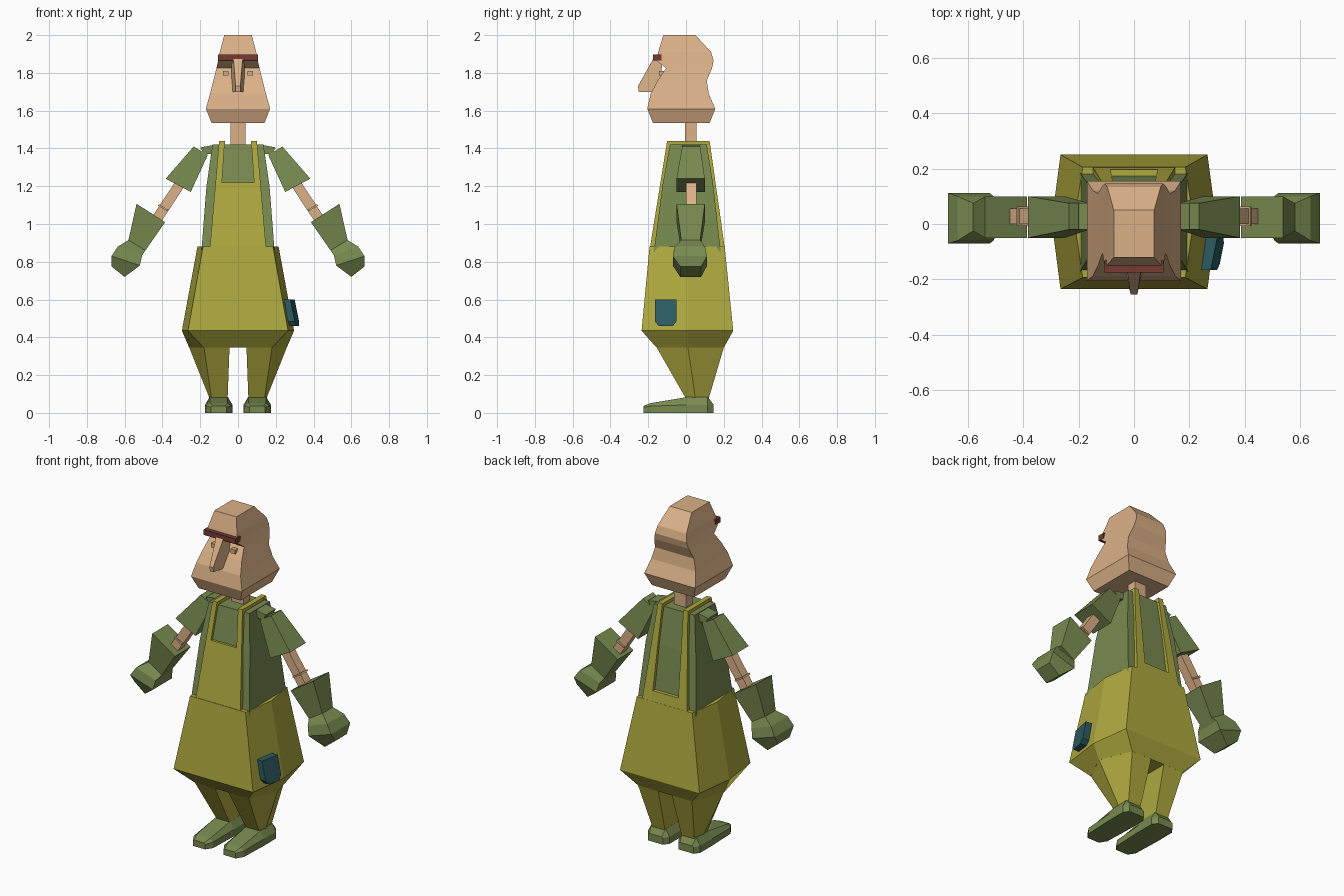
import bpy, bmesh

cube = bpy.data.objects.get("Cube")
if cube:
    bpy.data.objects.remove(cube, do_unlink=True)


def material(name, rgb):
    m = bpy.data.materials.new(name)
    m.use_nodes = True
    m.diffuse_color = (*rgb, 1)
    m.node_tree.nodes["Principled BSDF"].inputs["Base Color"].default_value = (*rgb, 1)
    return m


GREEN = material("moss green", (0.19, 0.255, 0.08))
YELLOW = material("olive yellow", (0.43, 0.40, 0.05))
SKIN = material("skin tan", (0.71, 0.44, 0.245))
TEAL = material("dark teal", (0.026, 0.107, 0.122))
BROWN = material("red brown", (0.18, 0.042, 0.03))


def loft(name, rings, mat):
    """Skin a closed, capped surface over equal-length rings of points."""
    bm = bmesh.new()
    rows = [[bm.verts.new(p) for p in ring] for ring in rings]
    n = len(rows[0])
    for a, b in zip(rows, rows[1:]):
        for i in range(n):
            j = (i + 1) % n
            bm.faces.new((a[i], a[j], b[j], b[i]))
    bm.faces.new(rows[0][::-1])
    bm.faces.new(rows[-1])
    bmesh.ops.recalc_face_normals(bm, faces=bm.faces)
    mesh = bpy.data.meshes.new(name)
    bm.to_mesh(mesh)
    bm.free()
    mesh.materials.append(mat)
    ob = bpy.data.objects.new(name, mesh)
    bpy.context.scene.collection.objects.link(ob)
    return ob


def rect(z, hx, y0, y1):
    return [(-hx, y0, z), (hx, y0, z), (hx, y1, z), (-hx, y1, z)]


def box(name, x0, x1, y0, y1, z0, z1, mat):
    return loft(name, [[(x0, y0, z), (x1, y0, z), (x1, y1, z), (x0, y1, z)]
                       for z in (z0, z1)], mat)


def limb(name, side, sections, mat):
    """Each section: outer x, z, inner x, z, then front and back y."""
    rings = [[(side * ox, y0, oz), (side * ix, y0, iz), (side * ix, y1, iz), (side * ox, y1, oz)]
             for ox, oz, ix, iz, y0, y1 in sections]
    return loft(name, rings, mat)


# Head, nose, brow and neck
loft("head", [rect(*r) for r in (
    (1.535, 0.14, -0.175, 0.125),
    (1.61, 0.17, -0.205, 0.155),
    (1.69, 0.148, -0.187, 0.12),
    (1.76, 0.13, -0.15, 0.11),
    (1.825, 0.114, -0.105, 0.138),
    (1.865, 0.105, -0.158, 0.146),
    (1.91, 0.096, -0.147, 0.133),
    (2.0, 0.073, -0.12, 0.05))], SKIN)
loft("nose", [[(-0.035, back, z), (-w, front, z), (w, front, z), (0.035, back, z)]
              for z, back, front, w in ((1.70, -0.15, -0.25, 0.012),
                                        (1.73, -0.14, -0.254, 0.012),
                                        (1.885, -0.12, -0.168, 0.025))], SKIN)
box("brow", -0.107, 0.107, -0.175, -0.13, 1.865, 1.897, BROWN)
box("neck", -0.04, 0.04, -0.005, 0.055, 1.40, 1.58, SKIN)

# Shirt body
loft("shirt", [rect(*r) for r in (
    (0.84, 0.195, -0.172, 0.185),
    (1.2, 0.167, -0.125, 0.145),
    (1.42, 0.135, -0.085, 0.11))], GREEN)


# Overalls: wide skirt-like trousers with a slight bulge at the sides
def hip_ring(z, corner, mid, y0, y1):
    return [(-corner, y0, z), (0, y0, z), (corner, y0, z), (mid, 0.01, z),
            (corner, y1, z), (0, y1, z), (-corner, y1, z), (-mid, 0.01, z)]


loft("overalls_body", [hip_ring(*r) for r in (
    (0.345, 0.18, 0.258, -0.155, 0.2),
    (0.435, 0.265, 0.297, -0.235, 0.25),
    (0.88, 0.185, 0.215, -0.193, 0.205))], YELLOW)


# Bib and back panel: a U-shape that leans inward, with two straps
def bib(name, notch, y_low, y_high, depth):
    right = [(0.15, 0.86), (0.10, 1.44), (0.07, 1.44), (0.085, notch)]
    outline = right + [(-x, z) for x, z in reversed(right)]
    rings = []
    for d in (0, depth):
        rings.append([(x, y_low + (y_high - y_low) * (z - 0.86) / 0.58 + d, z)
                      for x, z in outline])
    loft(name, rings, YELLOW)


bib("bib_front", 1.22, -0.193, -0.10, 0.025)
bib("bib_back", 0.94, 0.207, 0.125, -0.025)

for side, tag in ((1, "left"), (-1, "right")):
    # Strap across the shoulder
    x0, x1 = sorted((side * 0.07, side * 0.10))
    box(tag + "_strap", x0, x1, -0.098, 0.123, 1.412, 1.44, YELLOW)

    # Eyelid
    x0, x1 = sorted((side * 0.05, side * 0.08))
    box(tag + "_eyelid", x0, x1, -0.143, -0.11, 1.785, 1.81, SKIN)

    # Trouser leg
    loft(tag + "_leg", [[(side * x, y, z) for x, y in pts] for z, pts in (
        (0.075, ((0.055, 0.0), (0.14, 0.0), (0.15, 0.05), (0.14, 0.12), (0.055, 0.12))),
        (0.346, ((0.045, -0.155), (0.18, -0.155), (0.258, 0.01), (0.18, 0.2), (0.045, 0.2))),
    )], YELLOW)

    # Shoe, built from heel to toe
    cx = side * 0.102
    loft(tag + "_shoe", [[(cx - w, y, 0), (cx + w, y, 0), (cx + w, y, s),
                          (cx + t, y, h), (cx - t, y, h), (cx - w, y, s)]
                         for y, w, t, s, h in (
        (0.145, 0.05, 0.04, 0.04, 0.045),
        (0.115, 0.072, 0.048, 0.042, 0.085),
        (0.0, 0.073, 0.048, 0.042, 0.083),
        (-0.185, 0.066, 0.045, 0.036, 0.052),
        (-0.225, 0.04, 0.032, 0.03, 0.037))], GREEN)

    # Shoulder, sleeve, forearm and wrist band
    limb(tag + "_shoulder", side, ((0.12, 1.42, 0.12, 1.37, -0.02, 0.075),
                                   (0.2, 1.405, 0.18, 1.37, -0.02, 0.075)), GREEN)
    limb(tag + "_sleeve", side, ((0.235, 1.41, 0.16, 1.365, -0.02, 0.075),
                                 (0.383, 1.24, 0.25, 1.17, -0.05, 0.10)), GREEN)
    limb(tag + "_forearm", side, ((0.315, 1.25, 0.27, 1.22, 0.0, 0.055),
                                  (0.46, 1.03, 0.415, 1.0, 0.0, 0.055)), SKIN)
    limb(tag + "_wrist_band", side, ((0.418, 1.105, 0.368, 1.075, -0.008, 0.063),
                                     (0.423, 1.097, 0.373, 1.067, -0.008, 0.063)), SKIN)

    # Flared glove with a blunt fist
    limb(tag + "_glove", side, (
        (0.537, 1.107, 0.386, 1.01, -0.05, 0.10),
        (0.58, 0.915, 0.49, 0.86, -0.025, 0.075),
        (0.637, 0.88, 0.507, 0.835, -0.06, 0.1),
        (0.67, 0.83, 0.52, 0.78, -0.07, 0.112),
        (0.67, 0.775, 0.6, 0.72, -0.03, 0.08)), GREEN)

# Pouch on the left hip, leaning with the trouser side
pouch = ((-0.165, 0.6), (-0.05, 0.6), (-0.05, 0.485), (-0.07, 0.46), (-0.145, 0.46), (-0.165, 0.485))
loft("hip_pouch", [[(x + 0.2 * (0.6 - z) + 0.2 * (y + 0.11), y, z) for y, z in pouch]
                   for x in (0.245, 0.288)], TEAL)
